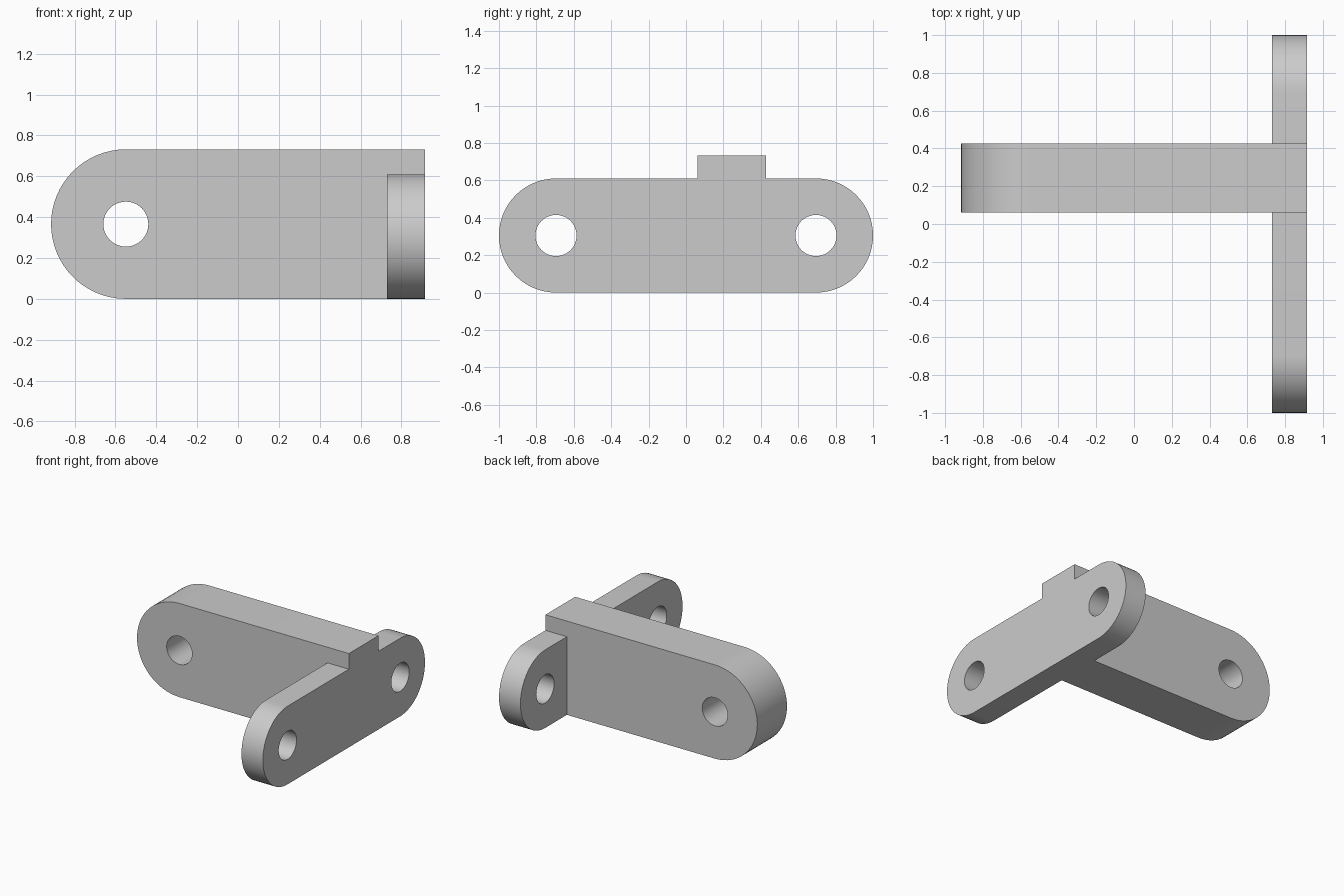
import bpy, bmesh
from math import pi, cos, sin
from mathutils import Matrix

cube = bpy.data.objects.get("Cube")
if cube:
    bpy.data.objects.remove(cube, do_unlink=True)

# Single plain grey finish
grey = bpy.data.materials.new("plain_grey")
grey.use_nodes = True
colour = (0.6, 0.6, 0.6, 1)
grey.diffuse_color = colour
grey.node_tree.nodes["Principled BSDF"].inputs["Base Color"].default_value = colour


def arc(cx, cz, r, start, end, steps=32):
    return [(cx + r * cos(start + (end - start) * i / steps),
             cz + r * sin(start + (end - start) * i / steps)) for i in range(steps + 1)]


def prism(name, outline, depth_from, depth_to, along_x=False):
    """Extrude an outline through y, or through x when along_x is set."""
    bm = bmesh.new()
    place = (lambda u, z, d: (d, u, z)) if along_x else (lambda u, z, d: (u, d, z))
    face = bm.faces.new([bm.verts.new(place(u, z, depth_from)) for u, z in outline])
    moved = bmesh.ops.extrude_face_region(bm, geom=[face])["geom"]
    step = depth_to - depth_from
    bmesh.ops.translate(bm, verts=[g for g in moved if isinstance(g, bmesh.types.BMVert)],
                        vec=(step, 0, 0) if along_x else (0, step, 0))
    bmesh.ops.recalc_face_normals(bm, faces=bm.faces)
    mesh = bpy.data.meshes.new(name)
    bm.to_mesh(mesh)
    bm.free()
    mesh.materials.append(grey)
    obj = bpy.data.objects.new(name, mesh)
    bpy.context.collection.objects.link(obj)
    return obj


def combine(target, other, operation):
    """Apply a boolean and discard the helper solid."""
    mod = target.modifiers.new("join", 'BOOLEAN')
    mod.operation, mod.object, mod.solver = operation, other, 'EXACT'
    bpy.context.view_layer.objects.active = target
    bpy.ops.object.modifier_apply(modifier=mod.name)
    bpy.data.objects.remove(other, do_unlink=True)


END, INNER = 0.915, 0.73
ARM_R, PLATE_R, HOLE_R = 0.366, 0.305, 0.11
ARM_X, PLATE_Y = -0.549, 0.695

# Thick arm with one rounded end
arm_outline = arc(ARM_X, ARM_R, ARM_R, pi / 2, 3 * pi / 2) + [(END, 0), (END, 2 * ARM_R)]
bracket = prism("bracket", arm_outline, 0.061, 0.427)

# Cross plate rounded at both ends
plate_outline = (arc(PLATE_Y, PLATE_R, PLATE_R, -pi / 2, pi / 2)
                 + arc(-PLATE_Y, PLATE_R, PLATE_R, pi / 2, 3 * pi / 2))
combine(bracket, prism("cross_plate", plate_outline, INNER, END, True), 'UNION')

# Pin holes
full = 2 * pi * 47 / 48
combine(bracket, prism("arm_hole", arc(ARM_X, ARM_R, HOLE_R, 0, full, 47), -0.1, 0.6), 'DIFFERENCE')
for side in (-1, 1):
    hole = arc(side * PLATE_Y, PLATE_R, HOLE_R, 0, full, 47)
    combine(bracket, prism("plate_hole", hole, INNER - 0.1, END + 0.1, True), 'DIFFERENCE')

# Smooth the curved walls, keep the edges crisp
bpy.ops.object.select_all(action='DESELECT')
bracket.select_set(True)
bpy.context.view_layer.objects.active = bracket
bpy.ops.object.shade_smooth_by_angle(angle=pi / 6)
